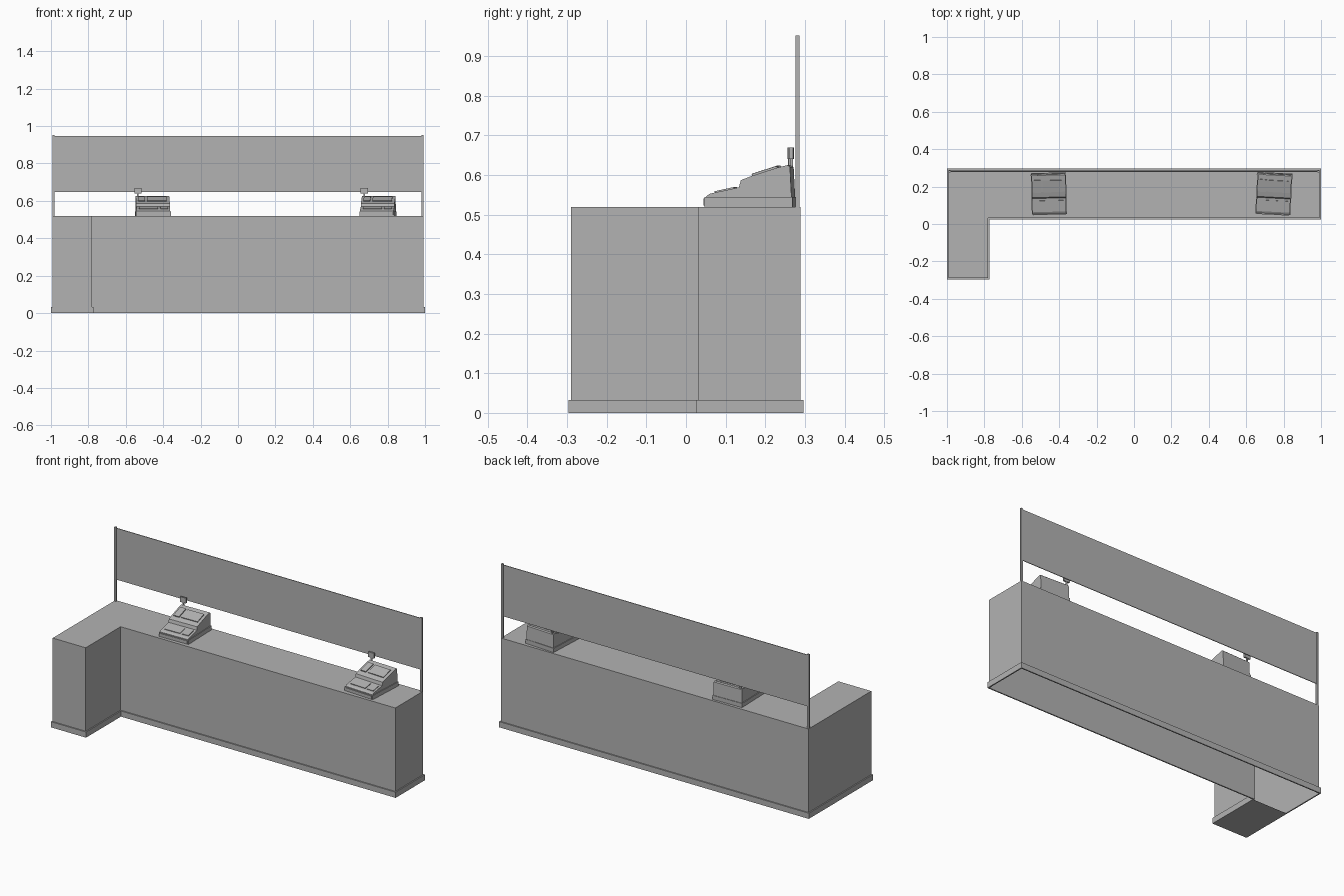
import bpy, bmesh
from math import radians
from mathutils import Matrix, Vector

cube = bpy.data.objects.get("Cube")
if cube:
    bpy.data.objects.remove(cube, do_unlink=True)

grey = bpy.data.materials.new("plain_grey")
grey.use_nodes = True
COLOUR = (0.45, 0.45, 0.45, 1)
grey.diffuse_color = COLOUR
grey.node_tree.nodes["Principled BSDF"].inputs["Base Color"].default_value = COLOUR


def finish(name, bm, place=Matrix()):
    mesh = bpy.data.meshes.new(name)
    bm.to_mesh(mesh)
    bm.free()
    mesh.materials.append(grey)
    obj = bpy.data.objects.new(name, mesh)
    bpy.context.collection.objects.link(obj)
    obj.matrix_world = place
    return obj


def box(name, centre, size, place=Matrix(), tilt=0):
    bm = bmesh.new()
    shape = (Matrix.Translation(centre) @ Matrix.Rotation(radians(tilt), 4, 'X')
             @ Matrix.Diagonal((*size, 1)))
    bmesh.ops.create_cube(bm, size=1, matrix=shape)
    return finish(name, bm, place)


def extrude_profile(name, points, width, place):
    """Side outline given as (y, z), extruded across x."""
    bm = bmesh.new()
    face = bm.faces.new([bm.verts.new((-width / 2, y, z)) for y, z in points])
    side = bmesh.ops.extrude_face_region(bm, geom=[face])["geom"]
    bmesh.ops.translate(bm, vec=(width, 0, 0),
                        verts=[v for v in side if isinstance(v, bmesh.types.BMVert)])
    bmesh.ops.recalc_face_normals(bm, faces=bm.faces)
    return finish(name, bm, place)


# Counter: L-shaped shell, open underneath except below the short leg
TOP, KICK, OUT = 0.52, 0.033, 0.007


def outline(bm, z, grow=0):
    xs, xi, xe = -0.993 - grow, -0.78 + grow, 0.993 + grow
    yf, yi, yb = -0.29 - grow, 0.032 - grow, 0.289 + grow
    plan = [(xs, yf), (xi, yf), (xi, yi), (xe, yi), (xe, yb), (xs, yb)]
    return [bm.verts.new((x, y, z)) for x, y in plan]


def bridge(bm, low, high):
    for i in range(len(low)):
        j = (i + 1) % len(low)
        bm.faces.new((low[i], low[j], high[j], high[i]))


bm = bmesh.new()
low, high = outline(bm, 0), outline(bm, TOP)
bridge(bm, low, high)
bm.faces.new(high)
finish("counter", bm)

# Skirting around the foot of the counter
bm = bmesh.new()
rings = [outline(bm, 0), outline(bm, 0, OUT), outline(bm, KICK, OUT), outline(bm, KICK)]
for a, b in zip(rings, rings[1:]):
    bridge(bm, a, b)
finish("skirting", bm)

# Closed floor below the short leg
bm = bmesh.new()
plan = [(-1, -0.297), (-1, 0.025), (-0.773, 0.025), (-0.773, -0.297)]
bm.faces.new([bm.verts.new((x, y, 0)) for x, y in plan])
finish("leg_floor", bm)

# Screen on two posts
for side, name in ((-1, "right_post"), (1, "left_post")):
    box(name, (side * 0.987, 0.281, 0.736), (0.012, 0.01, 0.432))
box("screen_panel", (0, 0.281, 0.797), (1.964, 0.004, 0.3))

# Cash registers: y and z are measured from the foot of each machine
BODY = [(-0.108, 0.022), (-0.108, 0.026), (-0.098, 0.033), (-0.025, 0.049),
        (-0.02, 0.067), (0.008, 0.078), (0.07, 0.098), (0.098, 0.105),
        (0.104, 0.1), (0.108, 0.022)]


def register(prefix, x, turn):
    place = Matrix.Translation((x, 0.163, TOP)) @ Matrix.Rotation(radians(turn), 4, 'Z')
    box(prefix + "_cash_drawer", (0, 0, 0.012), (0.188, 0.222, 0.024), place)
    box(prefix + "_drawer_front", (0, -0.112, 0.012), (0.176, 0.004, 0.017), place)
    extrude_profile(prefix + "_register_body", BODY, 0.18, place)
    # Keypad on the low slope, printer lid and display on the high slope
    box(prefix + "_keypad", (-0.025, -0.062, 0.042), (0.1, 0.05, 0.005), place, 12.4)
    box(prefix + "_side_keys", (0.058, -0.062, 0.042), (0.04, 0.05, 0.005), place, 12.4)
    box(prefix + "_printer_lid", (-0.06, 0.039, 0.09), (0.036, 0.07, 0.008), place, 18)
    box(prefix + "_display", (0.022, 0.039, 0.089), (0.104, 0.066, 0.008), place, 18)
    # Customer display on a short pole
    box(prefix + "_pole", (-0.078, 0.1, 0.107), (0.008, 0.006, 0.04), place)
    box(prefix + "_pole_display", (-0.078, 0.1, 0.135), (0.038, 0.009, 0.03), place)


register("right", -0.455, 1.5)
register("left", 0.748, -3)
